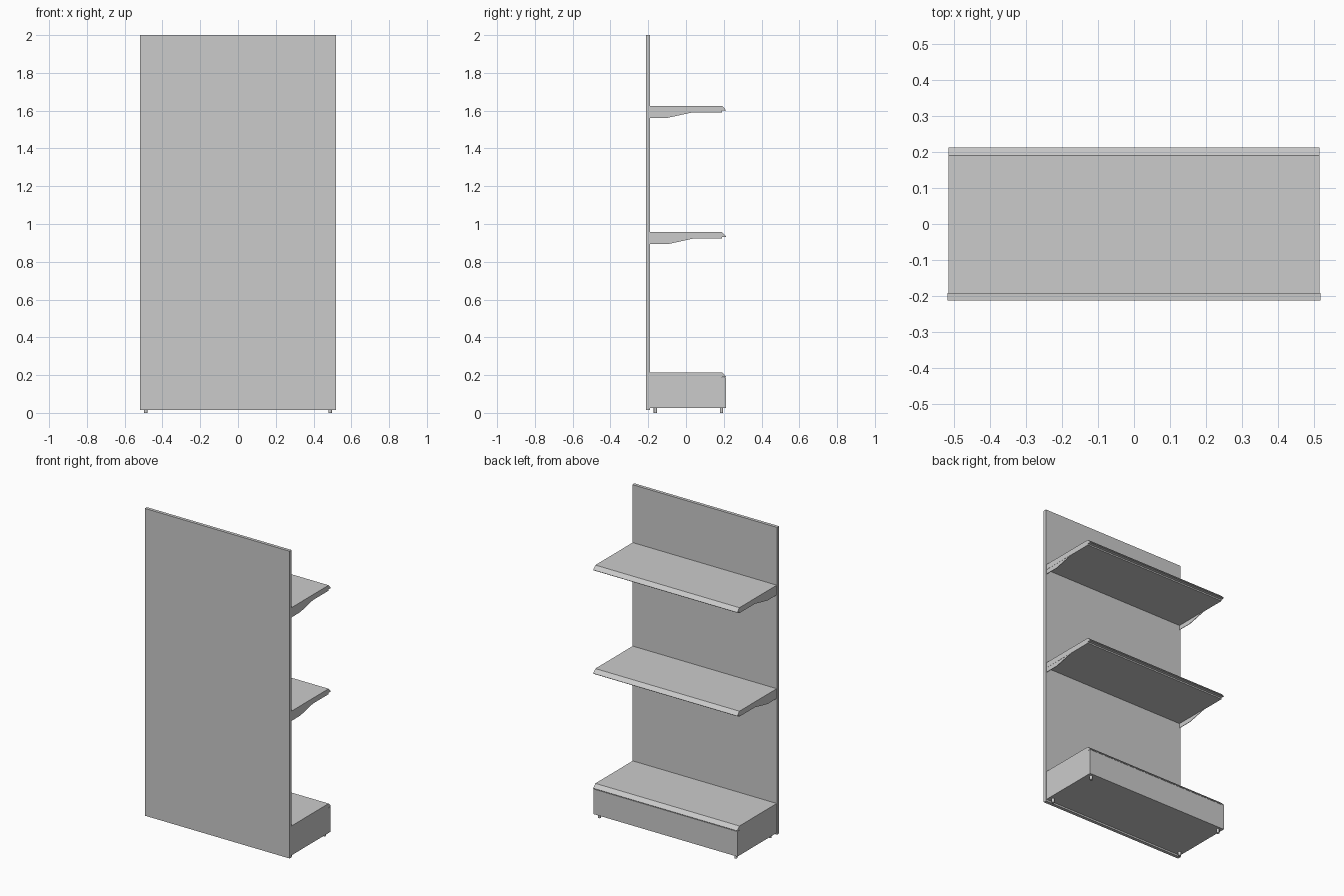
import bpy, bmesh

if "Cube" in bpy.data.objects:
    bpy.data.objects.remove(bpy.data.objects["Cube"])

BACK = -0.191   # inner face of the back panel
HALF = 0.515    # half width of the shelves


def prism(name, profile, x0, x1):
    """Extrude a (y, z) profile along x."""
    bm = bmesh.new()
    face = bm.faces.new([bm.verts.new((x0, y, z)) for y, z in profile])
    ext = bmesh.ops.extrude_face_region(bm, geom=[face])
    verts = [v for v in ext["geom"] if isinstance(v, bmesh.types.BMVert)]
    bmesh.ops.translate(bm, verts=verts, vec=(x1 - x0, 0, 0))
    bmesh.ops.recalc_face_normals(bm, faces=bm.faces)
    mesh = bpy.data.meshes.new(name)
    bm.to_mesh(mesh)
    bm.free()
    obj = bpy.data.objects.new(name, mesh)
    bpy.context.collection.objects.link(obj)
    return obj


def box(name, x0, x1, y0, y1, z0, z1):
    return prism(name, [(y0, z0), (y1, z0), (y1, z1), (y0, z1)], x0, x1)


def shelf(name, top, thick):
    # flat board with a sloped price rail along its free edge
    prism(name, [(BACK, top), (0.19, top), (0.212, top - 0.023),
                 (0.21, top - 0.026), (0.19, top - 0.026),
                 (0.19, top - thick), (BACK, top - thick)], -HALF, HALF)


# back panel
box("back_panel", -0.518, 0.518, -0.212, BACK, 0.014, 2.0)

# upper shelves with tapered end brackets
for label, top in (("middle", 0.957), ("upper", 1.626)):
    shelf(label + "_shelf", top, 0.035)
    low = top - 0.035
    for side, s in (("left", -1), ("right", 1)):
        prism(f"{label}_{side}_bracket",
              [(BACK, low), (0.035, low), (-0.098, top - 0.064), (BACK, top - 0.064)],
              s * (HALF - 0.004), s * (HALF - 0.001))

# base plinth and bottom shelf
box("base_plinth", -HALF, HALF, BACK, 0.211, 0.025, 0.187)
shelf("bottom_shelf", 0.215, 0.028)

# levelling feet
for sx in (-1, 1):
    for y in (-0.162, 0.188):
        bpy.ops.mesh.primitive_cylinder_add(vertices=16, radius=0.009, depth=0.027,
                                            location=(sx * 0.488, y, 0.0135))
        foot = bpy.context.object
        foot.name = "foot"
        bpy.ops.object.shade_smooth_by_angle()
